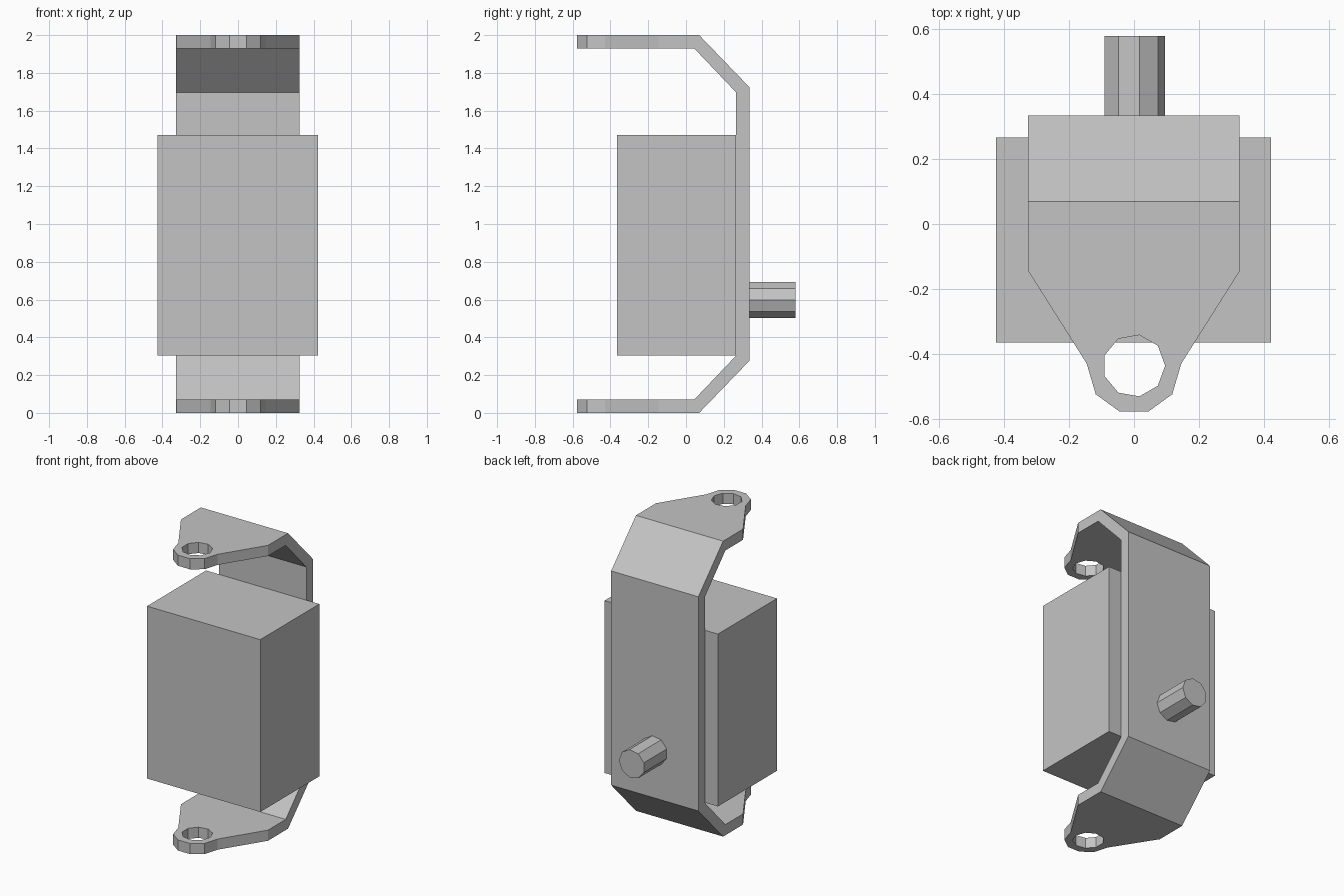
import bpy
import bmesh
from math import cos, sin, tau
from mathutils import Vector

default = bpy.data.objects.get("Cube")
if default:
    bpy.data.objects.remove(default, do_unlink=True)

grey = bpy.data.materials.new("plain grey")
grey.use_nodes = True
colour = (0.55, 0.55, 0.55, 1)
grey.diffuse_color = colour
grey.node_tree.nodes["Principled BSDF"].inputs["Base Color"].default_value = colour


def prism(name, points, sweep):
    """Extrude a closed outline along a vector into a solid."""
    bm = bmesh.new()
    face = bm.faces.new([bm.verts.new(p) for p in points])
    new = bmesh.ops.extrude_face_region(bm, geom=[face])["geom"]
    moved = [v for v in new if isinstance(v, bmesh.types.BMVert)]
    bmesh.ops.translate(bm, verts=moved, vec=Vector(sweep))
    bmesh.ops.recalc_face_normals(bm, faces=bm.faces)
    mesh = bpy.data.meshes.new(name)
    bm.to_mesh(mesh)
    bm.free()
    mesh.materials.append(grey)
    obj = bpy.data.objects.new(name, mesh)
    bpy.context.collection.objects.link(obj)
    return obj


def ring(radius, sides=9):
    return [(radius * cos(tau * i / sides), radius * sin(tau * i / sides)) for i in range(sides)]


def cut(target, cutter, operation):
    """Apply a boolean and remove its cutter."""
    cutter.hide_render = True
    mod = target.modifiers.new("cut", "BOOLEAN")
    mod.operation, mod.solver, mod.object = operation, "EXACT", cutter
    bpy.context.view_layer.update()
    graph = bpy.context.evaluated_depsgraph_get()
    result = bpy.data.meshes.new_from_object(target.evaluated_get(graph))
    target.modifiers.clear()
    target.data = result
    bpy.data.objects.remove(cutter, do_unlink=True)


# Bent strap: side profile mirrored about mid height
outer = [(-0.7, 0), (0.07, 0), (0.335, 0.275)]
inner = [(0.265, 0.303), (0.045, 0.072), (-0.7, 0.072)]


def flip(path):
    return [(y, 2 - z) for y, z in reversed(path)]


profile = outer + flip(outer) + flip(inner) + inner
bracket = prism("bent_bracket", [(-0.327, y, z) for y, z in profile], (0.653, 0, 0))

# Tapered, rounded ears
half = [(0.5, 0.5), (0.5, -0.145), (0.326, -0.145), (0.146, -0.43), (0.118, -0.525), (0.045, -0.578)]
plan = half + [(-x, y) for x, y in reversed(half)]
cut(bracket, prism("ear_outline", [(x, y, -0.2) for x, y in plan], (0, 0, 2.4)), "INTERSECT")

# Bolt holes through both ears
hole = [(x, y - 0.437, -0.2) for x, y in ring(0.096)]
cut(bracket, prism("hole_cutter", hole, (0, 0, 2.4)), "DIFFERENCE")

# Main block
block = [(-0.425, -0.366), (0.423, -0.366), (0.423, 0.266), (-0.425, 0.266)]
prism("main_block", [(x, y, 0.305) for x, y in block], (0, 0, 1.167))

# Rear peg
prism("rear_peg", [(x, 0.33, z + 0.598) for x, z in ring(0.096)], (0, 0.25, 0))
